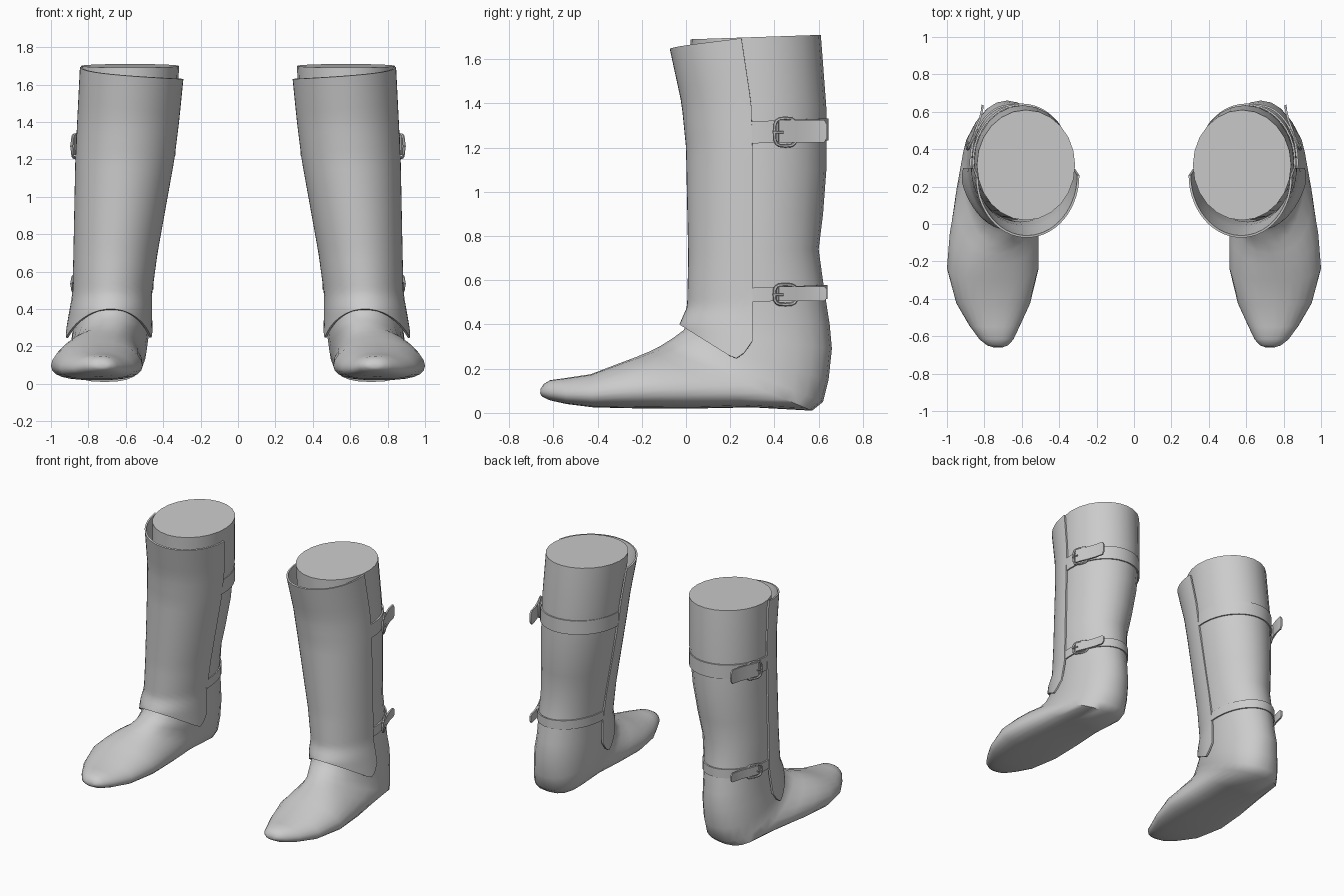
import bpy, bmesh, math
from mathutils import Vector

if "Cube" in bpy.data.objects:
    bpy.data.objects.remove(bpy.data.objects["Cube"], do_unlink=True)

grey = bpy.data.materials.new("plain grey")
grey.use_nodes = True
grey.diffuse_color = (0.6, 0.6, 0.6, 1)
grey.node_tree.nodes["Principled BSDF"].inputs["Base Color"].default_value = (0.6, 0.6, 0.6, 1)


def build_pair(name, rows, ring=False, loop=False, caps=False, thick=0, angle=40):
    """Skin a grid of points, once for the left boot and mirrored for the right."""
    for side, sign in (("left", 1), ("right", -1)):
        bm = bmesh.new()
        grid = [[bm.verts.new((sign * p[0], p[1], p[2])) for p in row] for row in rows]
        n, m = len(grid), len(grid[0])
        for i in range(n if loop else n - 1):
            for j in range(m if ring else m - 1):
                a, b = grid[i], grid[(i + 1) % n]
                k = (j + 1) % m
                bm.faces.new((a[j], a[k], b[k], b[j]))
        if caps:
            bm.faces.new(grid[0])
            bm.faces.new(grid[-1])
        bmesh.ops.recalc_face_normals(bm, faces=bm.faces)
        if thick:
            bmesh.ops.solidify(bm, geom=bm.faces[:], thickness=thick)
            bmesh.ops.recalc_face_normals(bm, faces=bm.faces)
        mesh = bpy.data.meshes.new(f"{side}_{name}")
        bm.to_mesh(mesh)
        bm.free()
        mesh.materials.append(grey)
        obj = bpy.data.objects.new(f"{side}_{name}", mesh)
        bpy.context.collection.objects.link(obj)
        bpy.ops.object.select_all(action="DESELECT")
        obj.select_set(True)
        bpy.context.view_layer.objects.active = obj
        bpy.ops.object.shade_smooth_by_angle(angle=math.radians(angle))


def sample(table, z):
    """Interpolate a table whose first column is height."""
    z = min(max(z, table[0][0]), table[-1][0])
    for a, b in zip(table, table[1:]):
        if z <= b[0]:
            f = (z - a[0]) / (b[0] - a[0])
            return [p + (q - p) * f for p, q in zip(a, b)][1:]


def signed_power(v, p):
    return math.copysign(abs(v) ** p, v)


# Boot: sections swing from level at the leg to upright at the toe
# front/top y, z, back/sole y, z, inner x, outer x, how foot-like the section is
sections = [
    (.02, 1.69, .61, 1.71, .315, .84, 0),
    (.03, 1.38, .635, 1.38, .33, .855, 0),
    (.03, 1.1, .635, 1.1, .365, .86, 0),
    (.03, .9, .62, .9, .4, .865, 0),
    (.03, .74, .6, .74, .43, .87, 0),
    (.03, .56, .625, .56, .46, .87, 0),
    (.02, .44, .65, .4, .47, .87, 0),
    (-.01, .375, .66, .29, .475, .88, .2),
    (-.05, .345, .645, .15, .48, .89, .4),
    (-.08, .325, .62, .05, .49, .9, .6),
    (-.12, .3, .57, .01, .505, .92, .8),
    (-.16, .28, .3, .025, .515, .955, 1),
    (-.22, .255, .05, .02, .51, .985, 1),
    (-.3, .225, -.2, .02, .51, 1, 1),
    (-.43, .175, -.42, .025, .555, .95, 1),
    (-.55, .157, -.54, .04, .61, .88, 1),
    (-.615, .148, -.62, .058, .645, .825, .8),
    (-.645, .13, -.652, .075, .675, .785, .5),
    (-.657, .11, -.66, .088, .7, .755, 0),
]
SIDES = 24
boot = []
for ay, az, by, bz, x0, x1, foot in sections:
    row = []
    for j in range(SIDES):
        t = math.tau * j / SIDES
        s = (1 - math.cos(t)) / 2
        s += .5 * foot * s * (1 - s)
        w = signed_power(math.sin(t), 1 - .22 * foot)
        row.append(((x0 + x1) / 2 + (x1 - x0) / 2 * w, ay + (by - ay) * s, az + (bz - az) * s))
    boot.append(row)
build_pair("boot", boot, ring=True, caps=True, angle=50)

# Shin guard: half shell over the front of the leg, flared over the instep
# height, front y, inner x, outer x, edge y
guard_shape = [
    (.2, -.03, .455, .935, .3),
    (.4, -.03, .46, .9, .3),
    (.48, .005, .46, .885, .3),
    (.7, .01, .43, .88, .3),
    (1.2, 0, .34, .87, .3),
    (1.4, -.02, .315, .86, .295),
    (1.7, -.085, .285, .845, .25),
]
COLS, LEVELS = 28, 30
guard = []
for i in range(LEVELS + 1):
    row = []
    for j in range(COLS + 1):
        u = 2 * j / COLS - 1
        c, s = math.cos(u * math.pi / 2), math.sin(u * math.pi / 2)
        bottom = .4 - .165 * min(1, (1 - c) / .8)
        bottom += .09 * max(0, (abs(u) - .8) / .2) ** 2
        top = 1.645 + .0325 * u + .0175 * u * u
        z = bottom + (top - bottom) * (i / LEVELS) ** 1.4
        front, x0, x1, edge = sample(guard_shape, z)
        row.append(((x0 + x1) / 2 + (x1 - x0) / 2 * s, edge - (edge - front) * c, z))
    guard.append(row)
build_pair("shin_guard", guard, thick=.012)

leg_shape = sorted((r[1], r[0], r[2], r[4], r[5]) for r in sections[:7])


def tube(path, radius, closed):
    """Hexagonal tube rows along a path."""
    rows, n = [], len(path)
    for i, p in enumerate(path):
        a = path[(i - 1) % n if closed else max(i - 1, 0)]
        b = path[(i + 1) % n if closed else min(i + 1, n - 1)]
        d = (Vector(b) - Vector(a)).normalized()
        e = d.cross(Vector((1, 0, 0))).normalized()
        f = d.cross(e)
        rows.append([Vector(p) + radius * (e * math.cos(k * math.tau / 6) + f * math.sin(k * math.tau / 6))
                     for k in range(6)])
    return rows


for label, z, half in (("upper", 1.27, .05), ("lower", .535, .032)):
    # Strap round the back of the leg
    front, back, x0, x1 = sample(leg_shape, z)
    cx, cy = (x0 + x1) / 2, (front + back) / 2
    rx, ry = (x1 - x0) / 2 + .009, (back - front) / 2 + .009
    strap = []
    for h in (-half, half):
        row = []
        for k in range(25):
            t = math.radians(-8 + 196 * k / 24)
            row.append((cx + rx * math.cos(t), cy + ry * math.sin(t), z + h + .012 * math.sin(t)))
        strap.append(row)
    build_pair(f"{label}_strap", strap, thick=.01)

    # Loose strap end standing away from the leg
    path = [(.884, .42), (.87, .46), (.853, .5), (.83, .56), (.818, .61), (.815, .638)]
    tongue = []
    for h in (-1, -.6, .6, 1):
        tongue.append([(x, y - (.012 if abs(h) == 1 and y > .63 else 0), z + .004 + h * half)
                       for x, y in path])
    build_pair(f"{label}_strap_end", tongue, thick=.011)

    # Buckle: rounded frame whose back bar passes under the strap end, and a pin
    frame = []
    for k in range(16):
        t = math.tau * k / 16
        y = .45 + .05 * signed_power(math.cos(t), .6)
        frame.append((.888 - (y - .4) * .5, y, z + (half + .013) * signed_power(math.sin(t), .6)))
    build_pair(f"{label}_buckle_frame", tube(frame, .008, True), ring=True, loop=True)
    pin = [(.892, .395, z), (.894, .415, z), (.884, .44, z)]
    build_pair(f"{label}_buckle_pin", tube(pin, .006, False), ring=True, caps=True)
